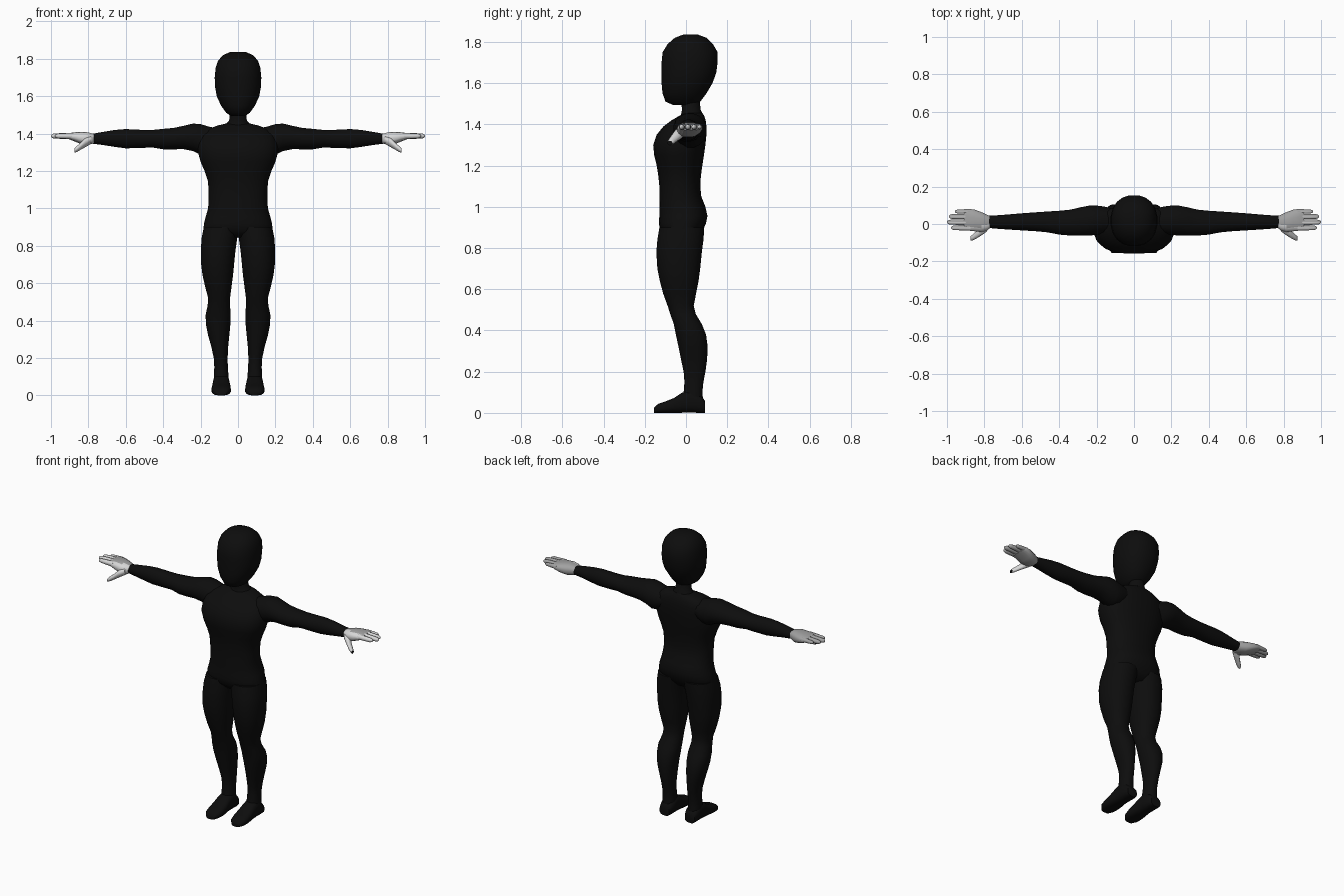
import bpy, bmesh, math


def material(name, v):
    m = bpy.data.materials.new(name)
    m.diffuse_color = (v, v, v, 1)
    return m


BLACK = material("matte black", 0.004)
LIGHT = material("light grey", 0.68)
GREY = material("mid grey", 0.36)


def loft(name, axis, rings, mats=(BLACK,), n=20, power=2.0, mirror=False, rule=None):
    """Skin rounded sections. Ring = position on axis, then low/high of the other two axes."""
    bm = bmesh.new()
    loops = []
    for t, a0, a1, b0, b1 in rings:
        loop = []
        for i in range(n):
            ang = 2 * math.pi * (i + 0.5) / n
            c, s = math.cos(ang), math.sin(ang)
            a = (a0 + a1) / 2 + (a1 - a0) / 2 * math.copysign(abs(c) ** (2 / power), c)
            b = (b0 + b1) / 2 + (b1 - b0) / 2 * math.copysign(abs(s) ** (2 / power), s)
            co = {'x': (t, a, b), 'y': (a, t, b), 'z': (a, b, t)}[axis]
            loop.append(bm.verts.new(co))
        loops.append(loop)
    for lo, hi in zip(loops, loops[1:]):
        for i in range(n):
            j = (i + 1) % n
            bm.faces.new((lo[i], lo[j], hi[j], hi[i]))
    bm.faces.new(loops[0])
    bm.faces.new(loops[-1])
    bmesh.ops.recalc_face_normals(bm, faces=bm.faces[:])
    bm.normal_update()
    if rule:
        for f in bm.faces:
            f.material_index = rule(f)
    me = bpy.data.meshes.new(name)
    bm.to_mesh(me)
    bm.free()
    for m in mats:
        me.materials.append(m)
    ob = bpy.data.objects.new(name, me)
    bpy.context.collection.objects.link(ob)
    if mirror:
        mod = ob.modifiers.new("mirror", 'MIRROR')
        mod.use_mirror_merge = False
    bpy.ops.object.select_all(action='DESELECT')
    bpy.context.view_layer.objects.active = ob
    ob.select_set(True)
    bpy.ops.object.shade_smooth_by_angle(angle=math.radians(50))
    return ob


def sym(z, rx, y0, y1):
    return (z, -rx, rx, y0, y1)


# Head and neck
loft("head", 'z', [
    sym(1.493, 0.035, -0.06, 0.03), sym(1.51, 0.063, -0.10, 0.07),
    sym(1.55, 0.092, -0.115, 0.10), sym(1.60, 0.115, -0.12, 0.13),
    sym(1.65, 0.124, -0.12, 0.148), sym(1.70, 0.126, -0.12, 0.155),
    sym(1.75, 0.121, -0.115, 0.155), sym(1.79, 0.108, -0.09, 0.132),
    sym(1.82, 0.08, -0.055, 0.10), sym(1.835, 0.045, -0.015, 0.06)], power=2.2)
loft("neck", 'z', [
    sym(1.40, 0.10, -0.05, 0.09), sym(1.445, 0.07, -0.025, 0.085),
    sym(1.47, 0.048, -0.02, 0.072), sym(1.53, 0.042, -0.025, 0.065)])

# Torso from the pelvis up to the collar
loft("torso", 'z', [
    sym(0.845, 0.13, -0.09, 0.05), sym(0.88, 0.187, -0.125, 0.08),
    sym(0.92, 0.183, -0.133, 0.098), sym(0.955, 0.174, -0.13, 0.105),
    sym(1.00, 0.161, -0.13, 0.095), sym(1.05, 0.158, -0.13, 0.075),
    sym(1.10, 0.158, -0.13, 0.07), sym(1.15, 0.163, -0.135, 0.073),
    sym(1.20, 0.18, -0.143, 0.08), sym(1.25, 0.202, -0.155, 0.088),
    sym(1.30, 0.215, -0.16, 0.095), sym(1.35, 0.213, -0.143, 0.10),
    sym(1.39, 0.20, -0.11, 0.10), sym(1.42, 0.17, -0.07, 0.096),
    sym(1.443, 0.11, -0.03, 0.088), sym(1.455, 0.06, -0.01, 0.08)],
    n=24, power=2.3)

# Arms with shoulder, elbow and forearm swells
loft("arm", 'x', [
    (0.10, -0.05, 0.08, 1.32, 1.425), (0.16, -0.055, 0.095, 1.29, 1.44),
    (0.20, -0.06, 0.10, 1.285, 1.452), (0.24, -0.063, 0.10, 1.305, 1.455),
    (0.29, -0.063, 0.09, 1.315, 1.443), (0.34, -0.063, 0.078, 1.315, 1.432),
    (0.40, -0.058, 0.072, 1.315, 1.426), (0.46, -0.046, 0.068, 1.325, 1.42),
    (0.52, -0.04, 0.064, 1.322, 1.421), (0.60, -0.035, 0.058, 1.32, 1.425),
    (0.66, -0.031, 0.053, 1.328, 1.42), (0.72, -0.027, 0.048, 1.338, 1.41),
    (0.775, -0.022, 0.045, 1.345, 1.40)], n=16, mirror=True)

# Legs
loft("leg", 'z', [
    (0.04, 0.05, 0.13, -0.015, 0.085), (0.10, 0.05, 0.13, -0.012, 0.08),
    (0.15, 0.054, 0.127, -0.008, 0.085), (0.20, 0.055, 0.13, -0.012, 0.095),
    (0.26, 0.052, 0.143, -0.025, 0.103), (0.32, 0.046, 0.16, -0.037, 0.106),
    (0.38, 0.04, 0.172, -0.05, 0.098), (0.43, 0.038, 0.174, -0.06, 0.078),
    (0.48, 0.042, 0.163, -0.077, 0.048), (0.52, 0.042, 0.16, -0.09, 0.038),
    (0.58, 0.034, 0.176, -0.112, 0.05), (0.64, 0.026, 0.19, -0.128, 0.062),
    (0.70, 0.02, 0.198, -0.14, 0.07), (0.78, 0.012, 0.199, -0.145, 0.078),
    (0.84, 0.003, 0.196, -0.14, 0.086), (0.90, -0.01, 0.184, -0.13, 0.09)],
    power=2.2, mirror=True)

# Feet: flat-soled, pointing forward
loft("foot", 'y', [
    (0.092, 0.055, 0.125, 0, 0.06), (0.07, 0.046, 0.132, 0, 0.085),
    (0.02, 0.045, 0.134, 0, 0.115), (-0.02, 0.043, 0.136, 0, 0.098),
    (-0.06, 0.039, 0.14, 0, 0.072), (-0.10, 0.038, 0.142, 0, 0.056),
    (-0.135, 0.045, 0.136, 0, 0.044), (-0.156, 0.062, 0.118, 0, 0.025)],
    n=16, power=2.8, mirror=True)


# Hands: front side lighter than the rest
def front_light(f):
    return 0 if f.normal.y < -0.2 else 1


HAND = (LIGHT, GREY)
loft("palm", 'x', [
    (0.765, -0.018, 0.04, 1.35, 1.396), (0.785, -0.035, 0.05, 1.343, 1.403),
    (0.815, -0.044, 0.064, 1.337, 1.409), (0.85, -0.04, 0.077, 1.348, 1.409),
    (0.885, -0.036, 0.082, 1.362, 1.406), (0.91, -0.032, 0.076, 1.372, 1.40)],
    HAND, 16, 2.5, True, front_light)

for name, y, tip, r in [("index_finger", -0.02, 0.978, 0.0145), ("middle_finger", 0.01, 1.0, 0.015),
                        ("ring_finger", 0.04, 0.99, 0.0145), ("little_finger", 0.067, 0.958, 0.0125)]:
    rings = [(x, y - r * k, y + r * k, 1.387 - r * k, 1.387 + r * k)
             for x, k in [(0.875, 1.1), (tip - 0.05, 1.0), (tip - 0.015, 0.88), (tip - 0.004, 0.6), (tip, 0.3)]]
    loft(name, 'x', rings, HAND, 10, 2.0, True, front_light)

# Thumb, angled forward and down, with a dark tip
loft("thumb", 'x', [
    (0.785, -0.04, 0.0, 1.345, 1.39), (0.815, -0.062, -0.01, 1.328, 1.378),
    (0.84, -0.077, -0.036, 1.314, 1.352), (0.862, -0.088, -0.055, 1.301, 1.333),
    (0.875, -0.09, -0.066, 1.298, 1.32)],
    (LIGHT, BLACK), 10, 2.0, True, lambda f: 1 if f.calc_center_median().x > 0.87 else 0)
